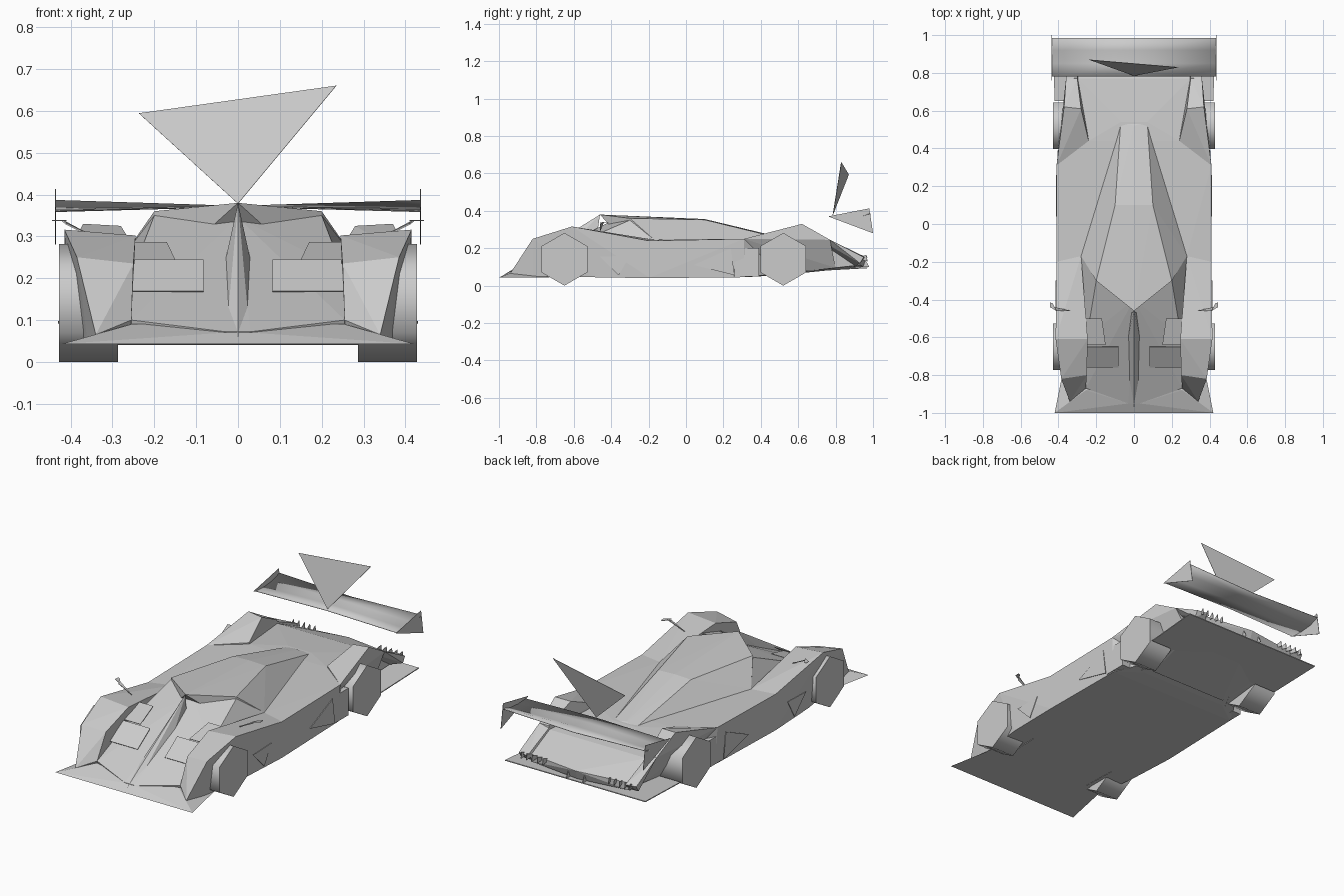
import bpy, bmesh, math
from mathutils import Vector


def finish(name, bm, mirror=False):
    me = bpy.data.meshes.new(name)
    bm.to_mesh(me)
    bm.free()
    ob = bpy.data.objects.new(name, me)
    bpy.context.collection.objects.link(ob)
    if mirror:  # partner across the centre plane
        mod = ob.modifiers.new("Mirror", 'MIRROR')
        mod.use_mirror_merge = False
    return ob


def hull(name, pts, mode="centre"):
    """Faceted solid around a few points: 'centre' is symmetric, 'pair' is mirrored, 'one' as is."""
    pts = [Vector(p) for p in pts]
    if mode == "centre":
        pts += [Vector((-p.x, p.y, p.z)) for p in pts if p.x > 0]
    bm = bmesh.new()
    for p in pts:
        bm.verts.new(p)
    res = bmesh.ops.convex_hull(bm, input=bm.verts)
    junk = {v for k in ("geom_interior", "geom_unused") for v in res[k]
            if isinstance(v, bmesh.types.BMVert)}
    bmesh.ops.delete(bm, geom=list(junk), context='VERTS')
    bmesh.ops.dissolve_limit(bm, angle_limit=0.01, verts=bm.verts, edges=bm.edges)
    bmesh.ops.recalc_face_normals(bm, faces=bm.faces)
    return finish(name, bm, mode == "pair")


def sheet(name, pts, t=0.003, mode="pair"):
    """Thin flat panel given its outline."""
    p = [Vector(q) for q in pts]
    n = (p[1] - p[0]).cross(p[2] - p[0]).normalized() * t / 2
    return hull(name, [q + n for q in p] + [q - n for q in p], mode)


# Front splitter and rear floor plate
hull("front_splitter", [(.42, -1, .043), (0, -.975, .043), (.36, -.82, .05), (.34, -.93, .065),
                        (.255, -.88, .09), (.03, -.95, .07), (.36, -.7, .045)])
hull("rear_floor", [(.42, .65, .075), (.42, .65, .08), (.43, .97, .093), (.43, .97, .098)])

# Central tub with side pods, and tail deck
hull("tub", [(.41, -.2, .24), (.28, -.17, .245), (.41, .31, .25), (.24, .44, .252), (.07, .54, .245),
             (.40, -.5, .045), (.41, -.2, .04), (.40, .31, .045), (.27, .40, .05), (.2, .66, .08)])
hull("sill_box", [(.35, .2, .05), (.405, .26, .05), (.405, .39, .05), (.35, .39, .05),
                  (.405, .26, .2), (.405, .39, .2), (.35, .39, .2)], "pair")
hull("tail_deck", [(.24, .44, .252), (.07, .54, .25), (.30, .77, .225), (.30, .93, .15), (0, .97, .152),
                   (.30, .93, .11), (0, .95, .1), (.28, .66, .08), (.24, .44, .05)])

# Hood recess, nose spine and canopy
hull("hood", [(0, -.95, .06), (.03, -.95, .072), (.255, -.87, .10), (.255, -.85, .045),
              (.2, -.3, .35), (.25, -.6, .22), (.28, -.17, .245), (.28, -.17, .05), (0, -.4, .345)])
hull("nose_spine", [(0, -.46, .38), (.03, -.96, .045), (0, -.97, .06), (.035, -.62, .22),
                    (.05, -.5, .1)])
hull("canopy", [(0, -.46, .38), (.2, -.3, .36), (.28, -.17, .245), (.1, .1, .352), (0, .1, .356),
                (0, .52, .255), (.14, .1, .25), (.07, .54, .245), (.2, -.3, .2)])
sheet("hood_lower_flap", [(.083, -.76, .168), (.255, -.76, .168), (.247, -.65, .243), (.083, -.65, .243)])
sheet("hood_upper_flap", [(.15, -.64, .243), (.25, -.64, .243), (.28, -.5, .285), (.17, -.5, .285)])

# Fenders
hull("front_fender", [(.415, -.61, .316), (.245, -.61, .302), (.385, -.82, .25), (.25, -.80, .235),
                      (.34, -.94, .065), (.255, -.87, .10), (.36, -.82, .05), (.26, -.85, .05),
                      (.41, -.2, .24), (.28, -.17, .245), (.40, -.5, .045), (.41, -.2, .045),
                      (.28, -.2, .045)], "pair")
hull("rear_fender", [(.41, .31, .25), (.37, .62, .33), (.28, .61, .325), (.24, .44, .26),
                     (.36, .77, .245), (.30, .77, .245), (.29, .80, .095), (.29, .40, .05),
                     (.24, .5, .06)], "pair")
hull("rear_tail_corner", [(.30, .62, .30), (.36, .77, .245), (.36, .95, .152), (.30, .96, .152),
                          (.36, .93, .12), (.28, .9, .1)], "pair")

# Hexagonal wheels
for label, y in (("front", -.65), ("rear", .52)):
    rim = [(y + .141 * math.sin(i * math.pi / 3), .141 + .141 * math.cos(i * math.pi / 3)) for i in range(6)]
    w = hull(label + "_wheel", [(x, a, b) for x in (.287, .428) for a, b in rim], "pair")
    bpy.ops.object.select_all(action='DESELECT')
    w.select_set(True)
    bpy.context.view_layer.objects.active = w
    bpy.ops.object.shade_smooth_by_angle(angle=math.radians(65))

# Side vents, intakes and mirrors
sheet("side_vent", [(.413, -.46, .155), (.413, -.30, .16), (.413, -.36, .055)])
sheet("side_intake", [(.412, .04, .11), (.412, .24, .20), (.412, .26, .055)])
sheet("mirror_stalk", [(.33, -.46, .29), (.42, -.44, .338), (.41, -.46, .33)], .004)
sheet("mirror", [(.41, -.46, .338), (.445, -.44, .338), (.445, -.415, .338), (.43, -.42, .338)])

# Rear wing: curved blade, tapering in height to the centre, with end plates
bm = bmesh.new()
rows = []
for x in (-.437, 0, .437):
    k = abs(x) / .437
    rows.append([bm.verts.new((x, y, .373 + k * (z - .373)))
                 for y, z in ((.78, .364), (.85, .361), (.92, .367), (.985, .387))])
for a, b in zip(rows, rows[1:]):
    for i in range(3):
        bm.faces.new((a[i], b[i], b[i + 1], a[i + 1]))
wing = finish("rear_wing", bm)
for p in wing.data.polygons:
    p.use_smooth = True
wing.modifiers.new("Solidify", 'SOLIDIFY').thickness = .003
sheet("wing_end_plate", [(.436, .76, .37), (.436, .98, .413), (.436, 1.0, .28)], .002)

# Upright triangular fin above the wing
sheet("top_fin", [(-.237, .87, .594), (.235, .83, .66), (0, .785, .378)], .002, "one")

# Small diffuser fins along the tail
for i in range(5):
    x = .19 + i * .033
    sheet("diffuser_fin_%d" % (i + 1), [(x, .91, .145), (x + .012, .97, .13), (x + .012, .965, .165)])
sheet("tail_strake", [(.05, .93, .1), (.05, .98, .1), (.05, .95, .155)])
